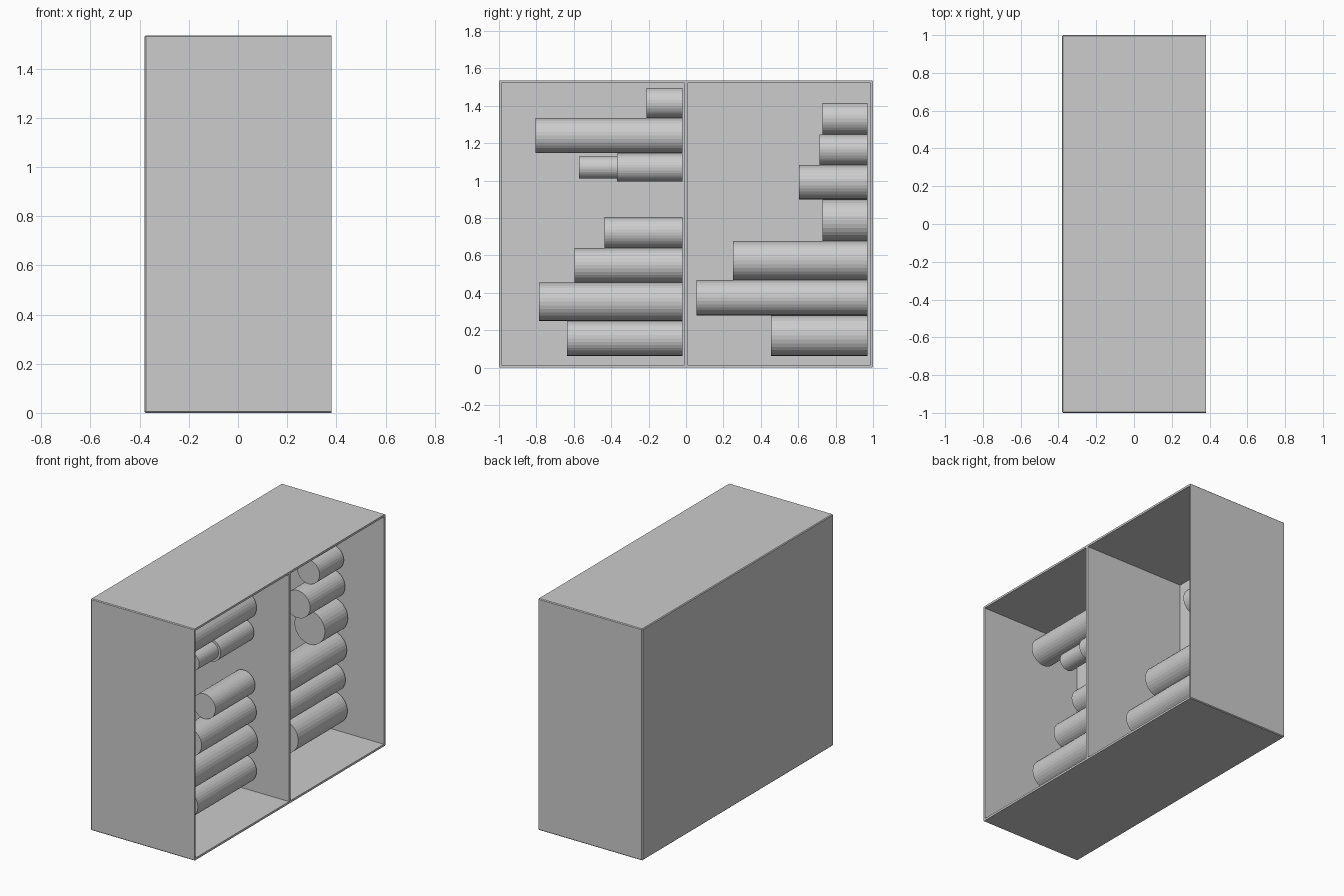
import bpy
import bmesh
import math
from mathutils import Matrix, Vector

if "Cube" in bpy.data.objects:
    bpy.data.objects.remove(bpy.data.objects["Cube"], do_unlink=True)

HALF_X, HALF_Y, HEIGHT = 0.38, 1.0, 1.535
WALL = 0.015

grey = bpy.data.materials.new("light_grey")
grey.use_nodes = True
colour = (0.604, 0.604, 0.604, 1.0)
grey.diffuse_color = colour
grey.node_tree.nodes["Principled BSDF"].inputs["Base Color"].default_value = colour


def finish(name, bm):
    mesh = bpy.data.meshes.new(name)
    bm.to_mesh(mesh)
    bm.free()
    mesh.materials.append(grey)
    obj = bpy.data.objects.new(name, mesh)
    bpy.context.collection.objects.link(obj)
    return obj


def box(low, high):
    bm = bmesh.new()
    low, high = Vector(low), Vector(high)
    place = Matrix.Translation((low + high) / 2) @ Matrix.Diagonal((*(high - low), 1))
    bmesh.ops.create_cube(bm, size=1, matrix=place)
    return bm


def roll(name, x, y_tip, y_end, z_low, z_high):
    """Solid cylinder lying along y."""
    bm = bmesh.new()
    radius = (z_high - z_low) / 2
    place = (Matrix.Translation((x, (y_tip + y_end) / 2, (z_low + z_high) / 2))
             @ Matrix.Rotation(math.pi / 2, 4, "X"))
    bmesh.ops.create_cone(bm, cap_ends=True, segments=32, radius1=radius,
                          radius2=radius, depth=y_end - y_tip, matrix=place)
    finish(name, bm)


# Open-sided cabinet with slightly chamfered outer edges
bm = box((-HALF_X, -HALF_Y, 0), (HALF_X, HALF_Y, HEIGHT))
opening = [f for f in bm.faces if f.normal.x > 0.9]
bmesh.ops.delete(bm, geom=opening, context="FACES")
edges = [e for e in bm.edges if len(e.link_faces) == 2]
bmesh.ops.bevel(bm, geom=edges, offset=0.005, segments=1, affect="EDGES")
cabinet = finish("cabinet", bm)
shell = cabinet.modifiers.new("thickness", "SOLIDIFY")
shell.thickness = WALL
shell.offset = -1

# Middle divider
finish("divider", box((-HALF_X + WALL, -0.008, WALL / 2),
                      (HALF_X, 0.008, HEIGHT - WALL / 2)))

# Stacked rolls, bottom to top: (free end y, lower z, upper z)
front_rolls = [(-0.635, 0.063, 0.25), (-0.787, 0.25, 0.455), (-0.595, 0.455, 0.64),
               (-0.435, 0.64, 0.805), (-0.37, 0.995, 1.145),
               (-0.805, 1.147, 1.335), (-0.21, 1.335, 1.495)]
rear_rolls = [(0.455, 0.063, 0.28), (0.055, 0.28, 0.468), (0.25, 0.468, 0.677),
              (0.73, 0.677, 0.9), (0.603, 0.9, 1.083),
              (0.715, 1.083, 1.247), (0.73, 1.247, 1.415)]
for group, x, y_end, rolls in (("front", 0.057, -0.02, front_rolls),
                               ("rear", 0.015, 0.97, rear_rolls)):
    for i, (tip, low, high) in enumerate(rolls, 1):
        roll(f"{group}_roll_{i}", x, tip, y_end, low, high)

# Thin roll continuing one of the front rolls
roll("front_thin_roll", 0.057, -0.573, -0.37, 1.01, 1.13)
